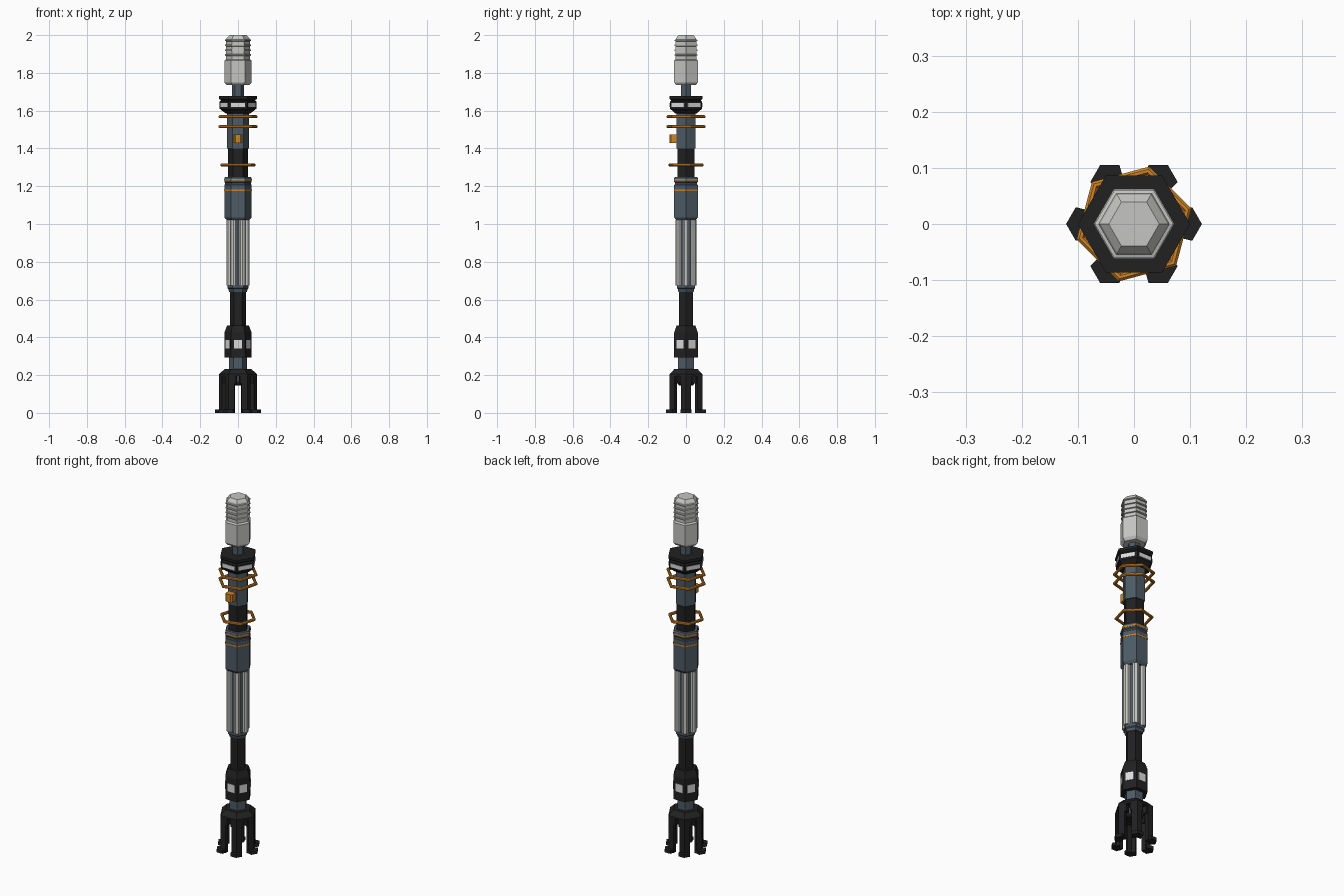
import bpy, bmesh, math
from mathutils import Matrix, Vector

if "Cube" in bpy.data.objects:
    bpy.data.objects.remove(bpy.data.objects["Cube"])


def mat(name, rgb):
    m = bpy.data.materials.new(name)
    m.diffuse_color = (*rgb, 1)
    m.use_nodes = True
    m.node_tree.nodes["Principled BSDF"].inputs["Base Color"].default_value = m.diffuse_color
    return m


GREY = mat("light grey", (0.56, 0.56, 0.54))
PALE = mat("pale window", (0.72, 0.72, 0.72))
SLATE = mat("slate", (0.075, 0.105, 0.13))
BLACK = mat("black", (0.015, 0.015, 0.016))
ORANGE = mat("orange", (0.62, 0.23, 0.02))


def finish(bm, name, m):
    bmesh.ops.recalc_face_normals(bm, faces=bm.faces)
    me = bpy.data.meshes.new(name)
    bm.to_mesh(me)
    bm.free()
    me.materials.append(m)
    ob = bpy.data.objects.new(name, me)
    bpy.context.collection.objects.link(ob)
    return ob


def hexa(name, profile, m, turn=0, closed=False):
    """Six-sided solid from (corner radius, z) points; closed makes a ring."""
    bm = bmesh.new()
    rings = []
    for r, z in profile:
        rings.append([bm.verts.new((r * math.cos(math.radians(turn + 60 * i)),
                                    r * math.sin(math.radians(turn + 60 * i)), z))
                      for i in range(6)])
    n = len(rings)
    for k in range(n if closed else n - 1):
        a, b = rings[k], rings[(k + 1) % n]
        for i in range(6):
            j = (i + 1) % 6
            bm.faces.new((a[i], a[j], b[j], b[i]))
    if not closed:
        bm.faces.new(rings[0])
        bm.faces.new(rings[-1])
    return finish(bm, name, m)


def prism(bm, outline, z0, z1, angle):
    """Extruded outline turned about z."""
    rot = Matrix.Rotation(math.radians(angle), 3, 'Z')
    lo = [bm.verts.new(rot @ Vector((x, y, z0))) for x, y in outline]
    hi = [bm.verts.new(rot @ Vector((x, y, z1))) for x, y in outline]
    bm.faces.new(lo)
    bm.faces.new(hi)
    for i in range(len(lo)):
        j = (i + 1) % len(lo)
        bm.faces.new((lo[i], lo[j], hi[j], hi[i]))


def around(name, outline, z0, z1, m, start):
    bm = bmesh.new()
    for i in range(6):
        prism(bm, outline, z0, z1, start + 60 * i)
    return finish(bm, name, m)


def rect(x0, x1, w):
    return [(x0, -w), (x1, -w), (x1, w), (x0, w)]


def chevron(R, w, t):
    """Corner piece of a hexagonal wall."""
    s = w * 0.577
    return [(R, 0), (R - s, w), (R - s - t, w * 0.75), (R - t * 1.3, 0),
            (R - s - t, -w * 0.75), (R - s, -w)]


# ribbed head
head = [(0.06, 1.735), (0.072, 1.75), (0.072, 1.865), (0.063, 1.872)]
for z in (1.895, 1.92, 1.946, 1.972):
    head += [(0.063, z - 0.005), (0.07, z - 0.003), (0.07, z + 0.003), (0.063, z + 0.005)]
head += [(0.06, 1.985), (0.045, 2.0)]
hexa("ribbed_head", head, GREY)
hexa("neck", [(0.032, 1.66), (0.032, 1.74)], SLATE)

# collar with windows
hexa("collar", [(0.065, 1.585), (0.097, 1.61), (0.097, 1.648), (0.09, 1.655),
                (0.1, 1.663), (0.1, 1.677)], BLACK)
around("collar_windows", rect(0.08, 0.0865, 0.038), 1.619, 1.641, PALE, 30)

# upper body, button and floating hoops
hexa("upper_body", [(0.058, 1.4), (0.058, 1.59)], SLATE)
hexa("upper_grip", [(0.053, 1.245), (0.053, 1.402)], BLACK)
bm = bmesh.new()
prism(bm, [(0.045, -0.022), (0.08, -0.022), (0.087, -0.014), (0.087, 0.014),
           (0.08, 0.022), (0.045, 0.022)], 1.43, 1.474, -90)
finish(bm, "button", ORANGE)
for i, (z, r) in enumerate([(1.568, 0.106), (1.516, 0.106), (1.313, 0.097)]):
    hexa(f"hoop_{i + 1}", [(r, z - 0.004), (r, z + 0.004), (r - 0.005, z + 0.008),
                           (r - 0.011, z + 0.008), (r - 0.015, z + 0.004),
                           (r - 0.015, z - 0.004), (r - 0.011, z - 0.008),
                           (r - 0.005, z - 0.008)], ORANGE, 15, True)

# middle sleeve with thin bands
hexa("middle_sleeve", [(0.06, 1.02), (0.072, 1.035), (0.072, 1.206), (0.068, 1.21),
                       (0.068, 1.218), (0.072, 1.222), (0.072, 1.243),
                       (0.068, 1.25)], SLATE)
for i, z in enumerate((1.178, 1.234)):
    hexa(f"sleeve_band_{i + 1}", [(0.0735, z - 0.004), (0.0735, z + 0.004)], ORANGE)

# fluted section with bars at the corners
hexa("fluted_core", [(0.05, 0.665), (0.05, 1.025)], SLATE)
around("corner_bars", [(0.061, -0.008), (0.061, 0.008), (0.053, 0.016), (0.036, 0.016),
                       (0.036, -0.016), (0.053, -0.016)], 0.675, 1.02, GREY, 0)
hexa("fluted_base", [(0.046, 0.64), (0.05, 0.65), (0.05, 0.655), (0.056, 0.66),
                     (0.056, 0.675)], SLATE)

# lower rod and window block
hexa("lower_rod", [(0.043, 0.45), (0.043, 0.645)], BLACK)
hexa("window_block", [(0.072, 0.293), (0.072, 0.425), (0.058, 0.462)], BLACK)
around("block_windows", rect(0.058, 0.0645, 0.022), 0.342, 0.387, PALE, 30)

# ankle and six-legged claw
hexa("ankle", [(0.048, 0.16), (0.048, 0.295)], SLATE)
hexa("ankle_cap", [(0.042, 0.145), (0.049, 0.152), (0.049, 0.165)], BLACK)
hexa("claw_crown", [(0.1, 0.195), (0.1, 0.205), (0.07, 0.233)], BLACK)
around("legs", chevron(0.1, 0.027, 0.018), 0, 0.2, BLACK, 0)
around("leg_brackets", chevron(0.098, 0.033, 0.024), 0.155, 0.2, BLACK, 0)
around("feet", chevron(0.121, 0.03, 0.03), 0, 0.018, BLACK, 0)
